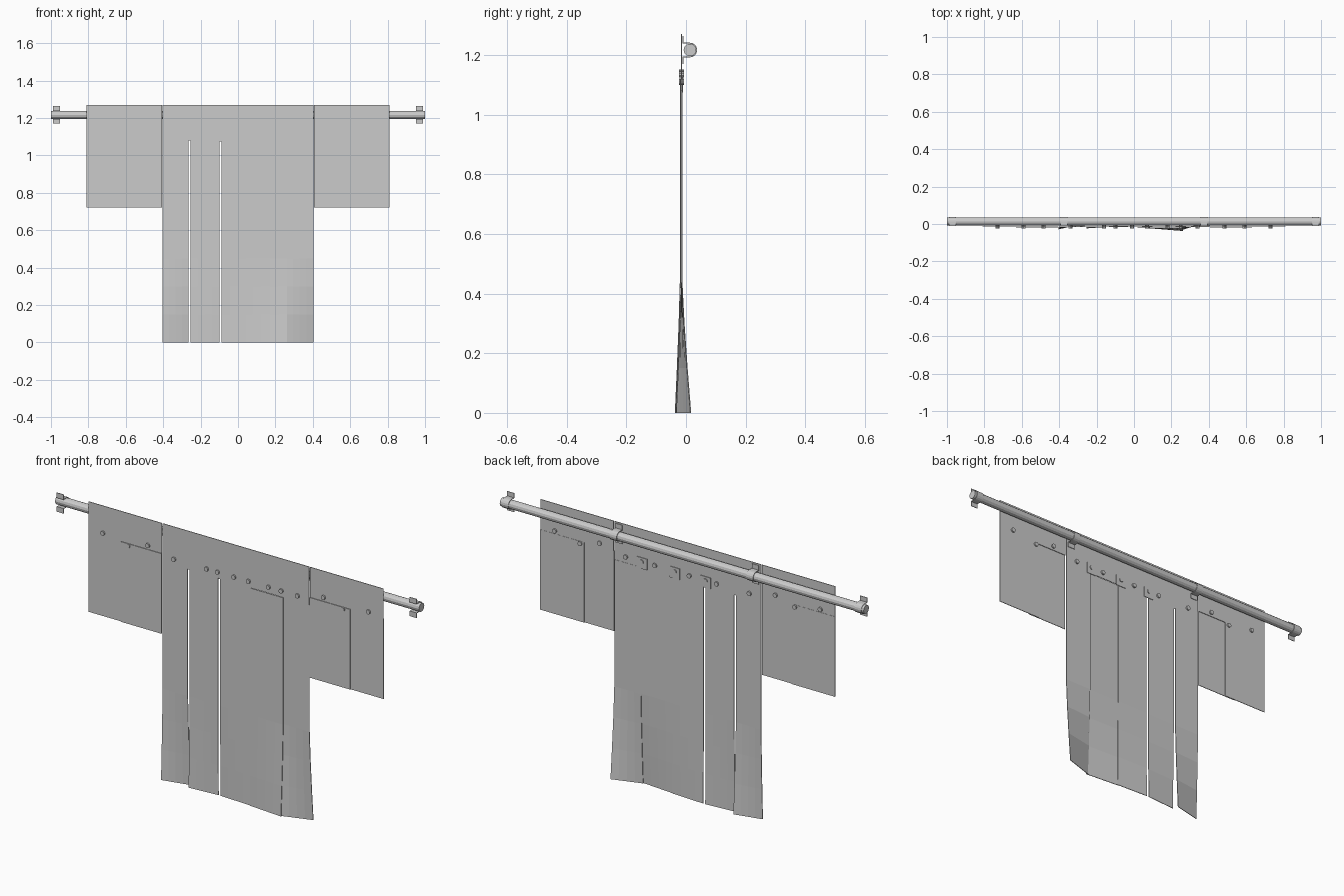
import bpy, bmesh, math
from mathutils import Matrix

if "Cube" in bpy.data.objects:
    bpy.data.objects.remove(bpy.data.objects["Cube"])

TOP, HEAD, SHORT = 1.27, 1.08, 0.722
Y = -0.015          # plane of the hanging sheets
THICK = 0.003


def finish(name, bm):
    bmesh.ops.recalc_face_normals(bm, faces=bm.faces)
    me = bpy.data.meshes.new(name)
    bm.to_mesh(me)
    bm.free()
    ob = bpy.data.objects.new(name, me)
    bpy.context.collection.objects.link(ob)
    return ob


def sheet(name, x0, x1, z0, z1, y=Y, left=0.0, right=0.0, nx=4):
    """Thin sheet; bottom corners swing to y+left / y+right below z = 0.45."""
    zs = [z1, 0.45, 0.3, 0.15, z0] if z0 < 0.1 else [z1, z0]
    nx = nx if z0 < 0.1 else 1
    bm = bmesh.new()
    layers = []
    for side in (-0.5, 0.5):
        grid = []
        for z in zs:
            t = max(0, (0.45 - z) / 0.45) ** 1.25
            grid.append([bm.verts.new((x0 + (x1 - x0) * i / nx,
                                       y + side * THICK + t * (left + (right - left) * i / nx), z))
                         for i in range(nx + 1)])
        for a, b in zip(grid, grid[1:]):
            for i in range(nx):
                bm.faces.new((a[i], a[i + 1], b[i + 1], b[i]))
        layers.append(grid)
    # rim joining front and back skins
    rim = [[g[0][i] for i in range(nx)] + [r[nx] for r in g[:-1]]
           + [g[-1][i] for i in range(nx, 0, -1)] + [r[0] for r in g[:0:-1]] for g in layers]
    n = len(rim[0])
    for i in range(n):
        j = (i + 1) % n
        bm.faces.new((rim[0][i], rim[0][j], rim[1][j], rim[1][i]))
    return finish(name, bm)


def cylinder(name, loc, r, length, axis, sides):
    rot = Matrix.Rotation(math.pi / 2, 4, 'Y' if axis == 'X' else 'X')
    bm = bmesh.new()
    bmesh.ops.create_cone(bm, cap_ends=True, segments=sides, radius1=r, radius2=r, depth=length,
                          matrix=Matrix.Translation(loc) @ rot)
    return finish(name, bm)


# header band across the doorway
sheet("header_band", -0.403, 0.403, HEAD, TOP)

# long hanging strips: x range, swing of left and right bottom corners, depth
strips = [(-0.403, -0.265, -0.012, 0.02, Y),
          (-0.255, -0.099, -0.007, 0.004, Y),
          (-0.087, 0.085, 0.004, -0.004, Y),
          (0.078, 0.262, -0.002, -0.017, Y - 0.004),
          (0.257, 0.403, -0.017, 0.03, Y + 0.001)]
for x0, x1, l, r, y in strips:
    sheet("long_strip", x0, x1, 0, HEAD, y, l, r)

# overlap tabs behind the header where strips are riveted
for x in (0.257, 0.078, -0.093):
    sheet("strip_tab", x - 0.035, x + 0.02, HEAD - 0.005, 1.13, Y + 0.0035)

# short side panels, each with an overlapping inner flap
for s in (-1, 1):
    def span(a, b):
        return min(s * a, s * b), max(s * a, s * b)
    sheet("side_header", *span(0.407, 0.81), 1.12, TOP)
    sheet("side_inner_panel", *span(0.407, 0.63), SHORT, 1.12, Y - 0.003)
    sheet("side_outer_panel", *span(0.57, 0.81), SHORT, 1.12, Y + 0.001)

# rivets through the sheets
rivets = [(s * x, z) for s in (-1, 1)
          for x, z in ((0.73, 1.135), (0.59, 1.11), (0.483, 1.14), (0.34, 1.11))]
rivets += [(x, 1.11) for x in (0.25, 0.18, 0.07, -0.01, -0.1, -0.16)]
for x, z in rivets:
    cylinder("rivet", (x, Y, z), 0.011, 0.018, 'Y', 10)

# support pipe
PY, PZ = 0.013, 1.217
cylinder("support_pipe", (0, PY, PZ), 0.021, 2.0, 'X', 12)


# pipe clamps: U strap round the pipe with flanges above and below
def clamp(x, w):
    r, t, yf = 0.0245, 0.003, -0.011
    arc = [math.radians(90 - 180 * i / 8) for i in range(9)]

    def path(rad, f, tip):
        up = [(f, PZ + tip), (f, PZ + rad)]
        return up + [(PY + rad * math.cos(a), PZ + rad * math.sin(a)) for a in arc] \
            + [(f, PZ - rad), (f, PZ - tip)]
    outer, inner = path(r, yf + t, 0.047), path(r - t, yf, 0.047)
    bm = bmesh.new()
    rings = []
    for o, i in zip(outer, inner):
        rings.append([bm.verts.new((x + d, p[0], p[1]))
                      for p, d in ((o, -w / 2), (o, w / 2), (i, w / 2), (i, -w / 2))])
    for a, b in zip(rings, rings[1:]):
        for k in range(4):
            bm.faces.new((a[k], a[(k + 1) % 4], b[(k + 1) % 4], b[k]))
    bm.faces.new(rings[0])
    bm.faces.new(rings[-1])
    finish("pipe_clamp", bm)


for x in (-0.97, -0.375, 0.375, 0.97):
    clamp(x, 0.038)
